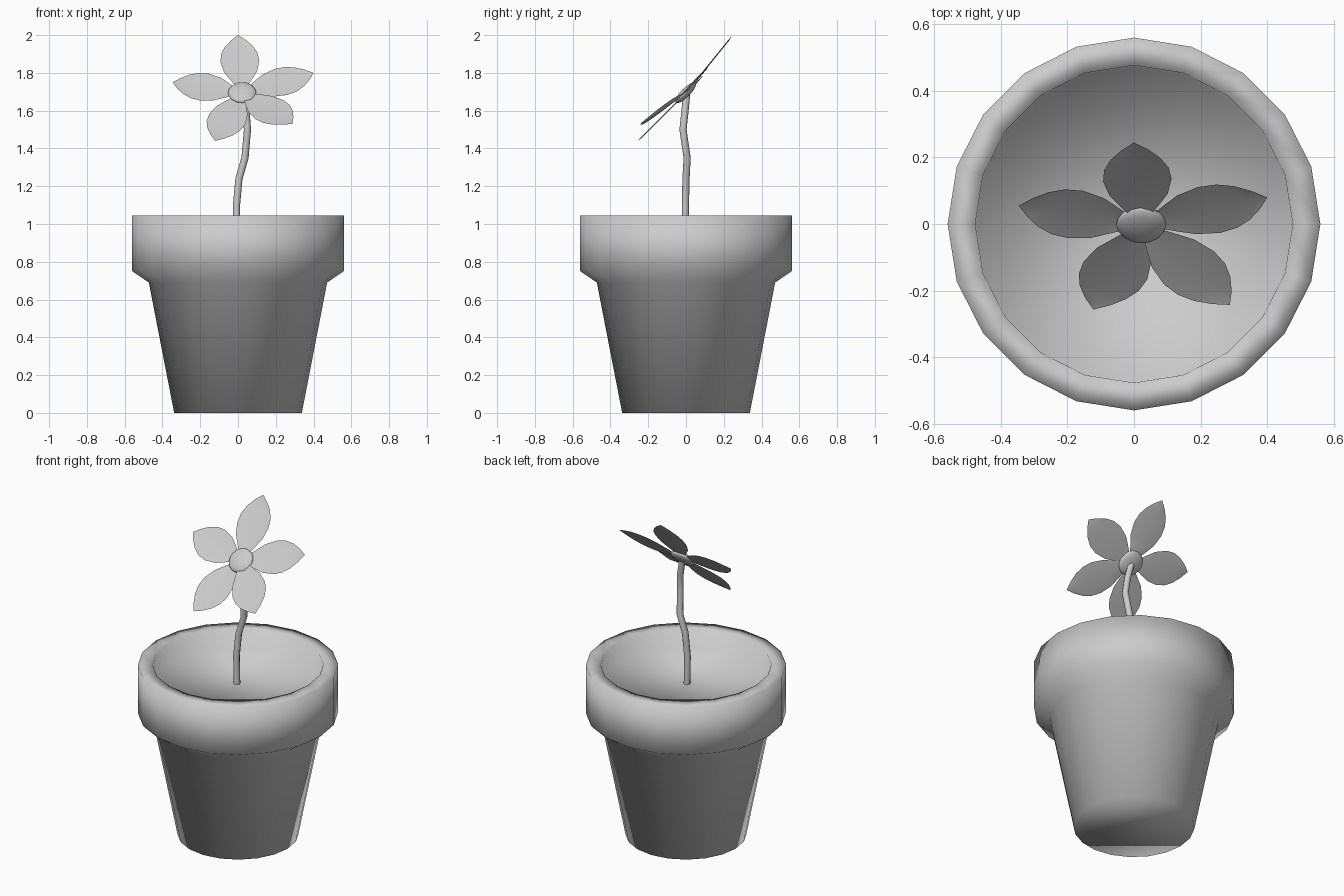
import bpy, bmesh
from math import cos, sin, pi, radians
from mathutils import Vector

if "Cube" in bpy.data.objects:
    bpy.data.objects.remove(bpy.data.objects["Cube"])


def add_mesh(name, bm):
    me = bpy.data.meshes.new(name)
    bm.to_mesh(me)
    bm.free()
    for p in me.polygons:
        p.use_smooth = True
    ob = bpy.data.objects.new(name, me)
    bpy.context.collection.objects.link(ob)
    return ob


# Pot: 20-sided lathe, capped by the base and the soil surface
SIDES = 20
profile = [(0.338, 0), (0.472, 0.69), (0.56, 0.75), (0.56, 1.045),
           (0.477, 1.045), (0.472, 0.93)]
bm = bmesh.new()
rings = [[bm.verts.new((r * cos(2 * pi * i / SIDES), r * sin(2 * pi * i / SIDES), z))
          for i in range(SIDES)] for r, z in profile]
for lo, hi in zip(rings, rings[1:]):
    for i in range(SIDES):
        j = (i + 1) % SIDES
        bm.faces.new((lo[i], lo[j], hi[j], hi[i]))
bm.faces.new(rings[0][::-1])
bm.faces.new(rings[-1])
add_mesh("pot", bm)

# Stem: bent tube rising from the soil to the flower
path = [(-0.005, -0.003, 0.925), (-0.008, -0.003, 1.1), (0.005, 0.0, 1.24),
        (0.037, 0.006, 1.35), (0.05, -0.016, 1.5), (0.043, -0.006, 1.59),
        (0.023, 0.003, 1.685)]
cu = bpy.data.curves.new("stem", 'CURVE')
cu.dimensions = '3D'
cu.bevel_depth = 0.019
cu.bevel_resolution = 2
cu.use_fill_caps = True
sp = cu.splines.new('POLY')
sp.points.add(len(path) - 1)
for p, co in zip(sp.points, path):
    p.co = (*co, 1)
sp.use_smooth = True
bpy.context.collection.objects.link(bpy.data.objects.new("stem", cu))

# Flower centre: flattened ball facing front and up
C = Vector((0.022, -0.002, 1.695))
bpy.ops.mesh.primitive_uv_sphere_add(segments=16, ring_count=8, radius=1, location=C,
                                     rotation=(radians(45), 0, 0))
heart = bpy.context.object
heart.name = "flower_centre"
heart.scale = (0.075, 0.075, 0.024)
bpy.ops.object.shade_smooth()

# Petals: thin leaf-shaped sheets from the centre to each tip
tips = [(0.0, 0.245, 2.0), (0.40, 0.08, 1.80), (0.288, -0.243, 1.53),
        (-0.122, -0.257, 1.44), (-0.346, 0.055, 1.75)]
outline = [(0.1, 0.028), (0.22, 0.056), (0.36, 0.087), (0.54, 0.103),
           (0.68, 0.097), (0.80, 0.075), (0.91, 0.04)]
facing = Vector((0, -1, 1)).normalized()
for k, tip in enumerate(tips):
    axis = Vector(tip) - C
    side = facing.cross(axis).normalized()
    normal = axis.cross(side).normalized()
    bm = bmesh.new()
    rows = [[bm.verts.new(C + axis * t + side * w * s - normal * (0.006 * (s == 0)))
             for s in (-1, 0, 1)] for t, w in outline]
    for a, b in zip(rows, rows[1:]):
        for i in (0, 1):
            bm.faces.new((a[i], b[i], b[i + 1], a[i + 1]))
    end = bm.verts.new(tip)
    for i in (0, 1):
        bm.faces.new((rows[-1][i], end, rows[-1][i + 1]))
    bm.normal_update()
    for f in bm.faces:
        if f.normal.dot(facing) < 0:
            f.normal_flip()
    add_mesh(f"petal_{k + 1}", bm)
